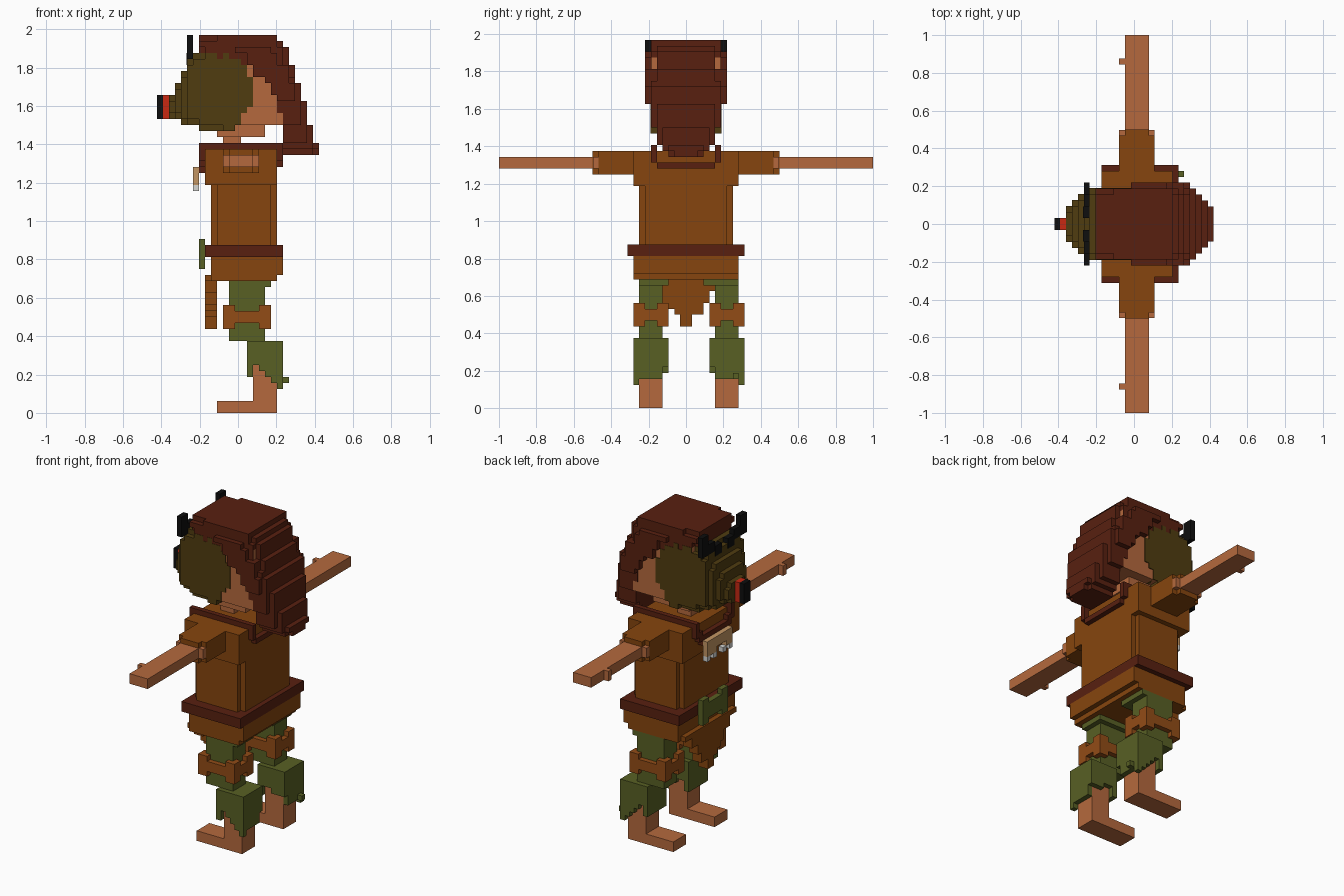
import bpy, bmesh
from mathutils import Matrix, Vector

if "Cube" in bpy.data.objects:
    bpy.data.objects.remove(bpy.data.objects["Cube"])

V = 1 / 32  # one voxel


def material(name, rgb):
    lin = [((c / 255 + 0.055) / 1.055) ** 2.4 if c > 10 else c / 255 / 12.92 for c in rgb]
    m = bpy.data.materials.new(name)
    m.use_nodes = True
    m.diffuse_color = (*lin, 1)
    m.node_tree.nodes["Principled BSDF"].inputs["Base Color"].default_value = (*lin, 1)
    return m


SKIN = material("skin", (181, 105, 61))
TUNIC = material("orange brown cloth", (134, 69, 14))
ROPE = material("rope", (146, 76, 22))
HAIR = material("dark red brown", (88, 32, 16))
MASK = material("dark olive", (80, 60, 16))
GREEN = material("moss green", (88, 96, 36))
RED = material("red", (200, 40, 18))
BLACK = material("black", (14, 14, 14))
TAN = material("tan bone", (196, 150, 100))
WHITE = material("white tooth", (215, 215, 212))


def part(name, mat, boxes, mirror=False):
    """Joins boxes (x0, x1, y0, y1, z0, z1 in voxels) into one object."""
    bm = bmesh.new()
    boxes = list(boxes)
    if mirror:
        boxes += [(a, b, -d, -c, e, f) for a, b, c, d, e, f in boxes]
    for x0, x1, y0, y1, z0, z1 in boxes:
        centre = Vector((x0 + x1, y0 + y1, z0 + z1)) * V / 2
        size = Matrix.Diagonal(((x1 - x0) * V, (y1 - y0) * V, (z1 - z0) * V, 1))
        bmesh.ops.create_cube(bm, size=1, matrix=Matrix.Translation(centre) @ size)
    me = bpy.data.meshes.new(name)
    bm.to_mesh(me)
    bm.free()
    me.materials.append(mat)
    ob = bpy.data.objects.new(name, me)
    bpy.context.collection.objects.link(ob)
    return ob


# Legs: foot, shin, ragged trousers and knee rope
for side, y0, out in (("right", -8, -1), ("left", 5, 1)):
    y1 = y0 + 4
    outer = (y1, y1 + 1) if out > 0 else (y0 - 1, y0)
    inner = (y0 - 1, y0) if out > 0 else (y1, y1 + 1)
    part(side + "_foot_and_shin", SKIN, [(-3.5, 6.5, y0, y1, 0, 2), (2.5, 6.5, y0, y1, 2, 11)])
    hem = [(1.5, 7.5, y0 - 1, y1 + 1, 8, 12),
           (6.5, 7.5, y0, y1, 5, 8),
           (1.5, 2.5, y0, y1, 6, 8)]
    for i, low in enumerate((6, 8, 7, 6, 5, 4)):
        x = 1.5 + i
        if low < 8:
            hem.append((x, x + 1, *outer, low, 8))
        if low != 8 and i != 2:
            hem.append((x, x + 1, *inner, 7 if i else 6, 8))
    if out > 0:
        hem.append((7.5, 8.5, 8, 9, 5, 6))
    part(side + "_lower_trouser", GREEN, hem)
    top = (3, 9) if out > 0 else (-8, -3)
    part(side + "_upper_trouser", GREEN, [(-1.5, 4.5, y0, y1, 12, 22), (-1.5, 5.5, *top, 21, 22)])
    rope = [(-2.5, 5.5, y0 - 1, y1 + 1, 15, 17)]
    for x in (-2.5, 3.5):
        for y in (y0 - 1, y1 - 1):
            for z in (14, 17):
                rope.append((x, x + 2, y, y + 2, z, z + 1))
    part(side + "_knee_rope", ROPE, rope)

# Skirt with tapering front flap
part("skirt", TUNIC, [(-4.5, 6.5, -9, 9, 22, 26), (-4.5, 7.5, -9, 9, 23, 26)])
flap = ((14, 16, -1, 1), (16, 17, -2, 3), (17, 18, -3, 3), (18, 20, -4, 4), (20, 22, -6, 6), (22, 23, -8, 8))
part("front_flap", TUNIC, [(-5.5, -3.5, a, b, z0, z1) for z0, z1, a, b in flap])
part("belt", HAIR, [(-5.5, 7.5, -10, 10, 26, 28)])
part("belt_buckle", GREEN, [(-6.5, -5.5, -4, -2, 24, 29), (-6.5, -5.5, 2, 4, 24, 29),
                            (-6.5, -5.5, -2, 2, 25, 28)])

# Torso, sleeves and arms
part("torso", TUNIC, [(-3.5, 5.5, -8, 8, 28, 38), (-4.5, 6.5, -7, 7, 28, 38), (-5.5, 6.5, -9, 9, 38, 44)])
part("sleeves", TUNIC, [(-2.5, 3.5, 9, 15, 40, 44), (-1.5, 2.5, 15, 16, 40, 44)], True)
part("arms", SKIN, [(-1.5, 2.5, 15, 32, 41, 43), (-2.5, -1.5, 27, 28, 41, 43),
                    (-2.5, 3.5, 15, 15.95, 41, 43)], True)

# Collar strap and bone pendant
part("collar_straps", HAIR, [(-5.5, 6.5, 5, 6, 44, 45), (6.5, 7.5, 5, 6, 42, 45),
                             (-6.5, -5.5, 5, 6, 42, 45), (-6.5, -5.5, 4, 5, 41, 43)], True)
part("collar_ends", HAIR, [(6.5, 7.5, -5, 5, 41, 42), (-6.5, -5.5, -4, 4, 40, 42)])
part("pendant", TAN, [(-7.5, -6.5, -4, 4, 39, 41), (-7.5, -6.5, -4, -2, 38, 39),
                      (-7.5, -6.5, 1, 4, 38, 39)])
part("pendant_teeth", WHITE, [(-7.5, -6.5, y, y + 1, 37, 38) for y in (-4, -2, 1, 3)])

# Head
part("neck", SKIN, [(-2.5, 0.5, -2, 2, 44, 46)])
part("head", SKIN, [(-3.5, 4.5, -4, 4, 46, 48), (-5.5, 7.5, -5.9, 5.9, 48, 60)])

# Hair: stepped slabs (z0, z1, front x, back x, half width), rounded at the back
slabs = ((43, 44, 7.5, 13.5, 3), (44, 45, 7.5, 13.5, 4), (45, 48, 7.5, 12.5, 5),
         (48, 50, 7.5, 11.5, 6), (50, 52, 6.5, 11.5, 6), (52, 53, 6.5, 10.5, 7),
         (53, 55, 5.5, 10.5, 7), (55, 56, 4.5, 9.5, 7), (56, 58, 2.5, 9.5, 6),
         (58, 61, -5.5, 8.5, 6), (61, 62, -6.5, 7.5, 6), (62, 63, -6.5, 6.5, 5))
hair = []
for z0, z1, x0, x1, w in slabs:
    hair += [(x0, x1 - 1, -w, w, z0, z1), (x1 - 1, x1, 1 - w, w - 1, z0, z1)]
hair += [(-3.5, 6.5, -6, 6, 62, 63), (-0.5, 5.5, -7, 7, 60, 61), (1.5, 6.5, -7, 7, 58, 60),
         (2.5, 8.5, -7, 7, 56, 58), (-6.5, 7.5, -5, 5, 59, 62)]
part("hair", HAIR, hair)

# Mask: columns (front x, low z, high z, half width)
columns = ((-11.5, 49, 53, 3), (-10.5, 49, 55, 4), (-9.5, 48, 57, 5), (-8.5, 48, 59, 6),
           (-7.5, 48, 60, 6), (-6.5, 47, 60, 6), (-5.5, 47, 61, 6), (-4.5, 47, 61, 6),
           (-3.5, 47, 60, 6), (-2.5, 47, 60, 6), (-1.5, 47, 59, 6), (-0.5, 48, 59, 6),
           (0.5, 50, 58, 6), (1.5, 51, 56, 6))
mask = []
for x, lo, hi, w in columns:
    w += 0.06
    mask += [(x, x + 1, -w, w, lo + 1, hi - 1), (x, x + 1, -w + (x < -3), w - (x < -3), lo, hi)]
part("mask", MASK, mask)
part("mask_nose", RED, [(-12.5, -11.5, -1, 1, 49, 53)])
part("mask_nose_tip", BLACK, [(-13.5, -12.5, -1, 1, 49, 53)])
part("mask_horns", BLACK, [(-8.5, -7.5, 5, 7, 59, 63), (-8.5, -7.5, 3, 5, 59, 61),
                           (-8.6, -7.5, 1, 3, 58, 60)], True)
